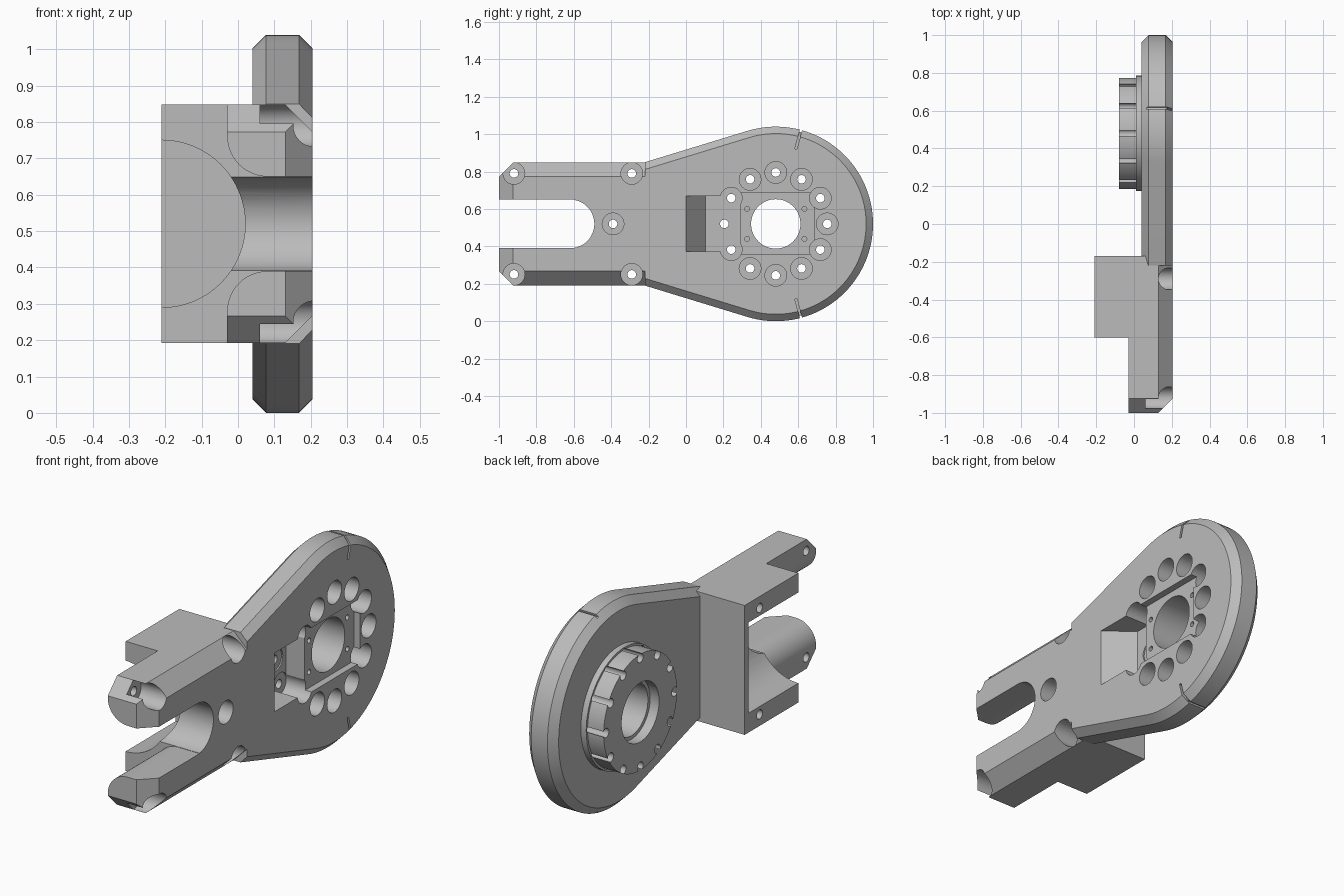
import bpy, bmesh, math
from mathutils import Matrix, Vector

cube = bpy.data.objects.get("Cube")
if cube:
    bpy.data.objects.remove(cube, do_unlink=True)

metal = bpy.data.materials.new("plain grey")
metal.use_nodes = True
GREY = (0.5, 0.5, 0.5, 1)
metal.diffuse_color = GREY
metal.node_tree.nodes["Principled BSDF"].inputs["Base Color"].default_value = GREY

FACE, BACK = 0.205, 0.04          # outer and inner plane of the plate
ARM_BACK, BLOCK_BACK = -0.03, -0.21
MID = 0.52                        # height of the symmetry plane
HUB = 0.48                        # y of the disc centre
HALF = 0.328                      # half height of the arms and block


def make(name, bm):
    bmesh.ops.recalc_face_normals(bm, faces=bm.faces)
    mesh = bpy.data.meshes.new(name)
    bm.to_mesh(mesh)
    bm.free()
    mesh.materials.append(metal)
    ob = bpy.data.objects.new(name, mesh)
    bpy.context.collection.objects.link(ob)
    return ob


def loft(name, rings):
    """Skin a solid through matching rings of points."""
    bm = bmesh.new()
    loops = [[bm.verts.new(p) for p in ring] for ring in rings]
    n = len(loops[0])
    for a, b in zip(loops, loops[1:]):
        for i in range(n):
            j = (i + 1) % n
            bm.faces.new((a[i], a[j], b[j], b[i]))
    bm.faces.new(loops[0])
    bm.faces.new(loops[-1])
    return make(name, bm)


def box(name, x, y, z):
    return loft(name, [[(px, y[a], z[b]) for a, b in ((0, 0), (1, 0), (1, 1), (0, 1))] for px in x])


def rod(name, y, z, r, x0, x1, n=32):
    """Cylinder along x."""
    ang = [2 * math.pi * i / n for i in range(n)]
    return loft(name, [[(x, y + r * math.cos(a), z + r * math.sin(a)) for a in ang] for x in (x0, x1)])


def along_y(name, outline, y0, y1):
    """Extrude an (x, z) outline along y."""
    return loft(name, [[(x, y, z) for x, z in outline] for y in (y0, y1)])


def combine(target, other, operation):
    mod = target.modifiers.new("bool", "BOOLEAN")
    mod.operation, mod.object, mod.solver = operation, other, "EXACT"
    bpy.context.view_layer.objects.active = target
    bpy.ops.object.modifier_apply(modifier=mod.name)
    bpy.data.objects.remove(other, do_unlink=True)


def add(other):
    combine(body, other, "UNION")


def cut(other):
    combine(body, other, "DIFFERENCE")


# Teardrop plate with both rims chamfered
SLOPE = math.radians(17)
START = -0.22


def teardrop(x, r):
    sweep, n = math.pi / 2 + SLOPE, 72
    pts = [(x, HUB + r * math.cos(a), MID + r * math.sin(a))
           for a in (-sweep + 2 * sweep * i / n for i in range(n + 1))]
    h = (r + math.sin(SLOPE) * (START - HUB)) / math.cos(SLOPE)
    return pts + [(x, START, MID + h), (x, START, MID - h)]


RIM, CH = 0.52, 0.037
body = loft("bracket_plate", [teardrop(BACK, RIM - CH), teardrop(BACK + CH, RIM),
                              teardrop(FACE - CH, RIM), teardrop(FACE, RIM - CH)])

# Arm root with chamfered outer edges, and the clamp block behind it
BEV = 0.075
root = [(ARM_BACK, HALF), (FACE - BEV, HALF), (FACE, HALF - BEV),
        (FACE, BEV - HALF), (FACE - BEV, -HALF), (ARM_BACK, -HALF)]
add(along_y("arm_root", [(x, MID + z) for x, z in root], -0.6, -0.2))
add(box("clamp_block", (BLOCK_BACK, 0.08), (-0.6, -0.17), (MID - HALF, MID + HALF)))

# Two fork arms with a rounded inner back edge
ROUND = 0.112
for side in (1, -1):
    prof = root[:3] + [(FACE, 0.13)]
    for i in range(13):
        a = math.pi / 2 * i / 12
        prof.append((ARM_BACK + ROUND - ROUND * math.sin(a), 0.13 + ROUND - ROUND * math.cos(a)))
    add(along_y("fork_arm", [(x, MID + side * z) for x, z in prof], -1, -0.55))


def bevel_corner(point, normal):
    """Remove everything beyond a slanted plane through point."""
    n = Vector(normal).normalized()
    bm = bmesh.new()
    rot = n.to_track_quat("Z", "Y").to_matrix().to_4x4()
    bmesh.ops.create_cube(bm, size=1, matrix=Matrix.Translation(Vector(point) + n * 0.2) @ rot
                          @ Matrix.Diagonal((2, 2, 0.4, 1)))
    return make("corner_cutter", bm)


# Chamfered arm tips
cut(bevel_corner((FACE - BEV / 2, -1 + BEV / 2, MID), (1, -1, 0)))
for side in (1, -1):
    cut(bevel_corner((0, -1 + BEV / 2, MID + side * (HALF - BEV / 2)), (0, -1, side)))

# Fork slot with a round end
cut(rod("slot_end", -0.62, MID, 0.13, -0.1, 0.3, 48))
cut(box("slot", (-0.1, 0.3), (-0.75, -0.62), (MID - 0.13, MID + 0.13)))

# Round channel in the block, closed by a thin rear wall
circle = [2 * math.pi * i / 64 for i in range(64)]
cut(along_y("channel", [(BLOCK_BACK + 0.23 * math.cos(a), MID + 0.23 * math.sin(a)) for a in circle], -0.7, -0.2))

# Stepped hub on the back
add(rod("hub_flange", HUB, MID, 0.305, 0.01, 0.06, 72))
add(rod("hub", HUB, MID, 0.294, -0.08, 0.02, 72))

# Ramped pocket and shallow square recess in the face
ramp = [(0.3, 0), (FACE, 0), (0.067, 0.105), (0.067, 0.29), (0.3, 0.29)]
cut(loft("pocket", [[(x, y, z) for x, y in ramp] for z in (0.373, 0.67)]))
cut(box("recess", (0.17, 0.3), (0.285, 0.685), (0.36, 0.685)))

# Centre bore
cut(rod("bore", HUB, MID, 0.132, -0.2, 0.3, 64))
cut(rod("bore_step", HUB, MID, 0.15, -0.2, -0.03, 64))

# Counterbored screw holes
screws = [(HUB + 0.275 * math.cos(i * math.pi / 6), MID + 0.275 * math.sin(i * math.pi / 6)) for i in range(12)]
screws += [(-0.39, MID)] + [(y, MID + s * 0.27) for y in (-0.29, -0.92) for s in (1, -1)]
for y, z in screws:
    cut(rod("counterbore", y, z, 0.058, 0.06, 0.3))
    cut(rod("screw_hole", y, z, 0.023, -0.3, 0.3, 20))

# Small pin holes in the recess
for dy in (-0.153, 0.153):
    for dz in (-0.08, 0.08):
        cut(rod("pin_hole", HUB + dy, MID + dz, 0.013, 0.1, 0.3, 16))

# Index notches on the face and rim
for side in (1, -1):
    for x0, r0 in ((0.175, 0.415), (0.0, 0.508)):
        notch = box("notch", (x0, 0.3), (r0, 0.51 if x0 else 0.56), (-0.006, 0.006))
        notch.data.transform(Matrix.Translation((0, HUB, MID))
                             @ Matrix.Rotation(math.radians(75 * side), 4, "X"))
        cut(notch)

# Smooth curved surfaces, keep edges sharp
bpy.ops.object.select_all(action="DESELECT")
body.select_set(True)
bpy.context.view_layer.objects.active = body
bpy.ops.object.shade_smooth_by_angle(angle=math.radians(25))
